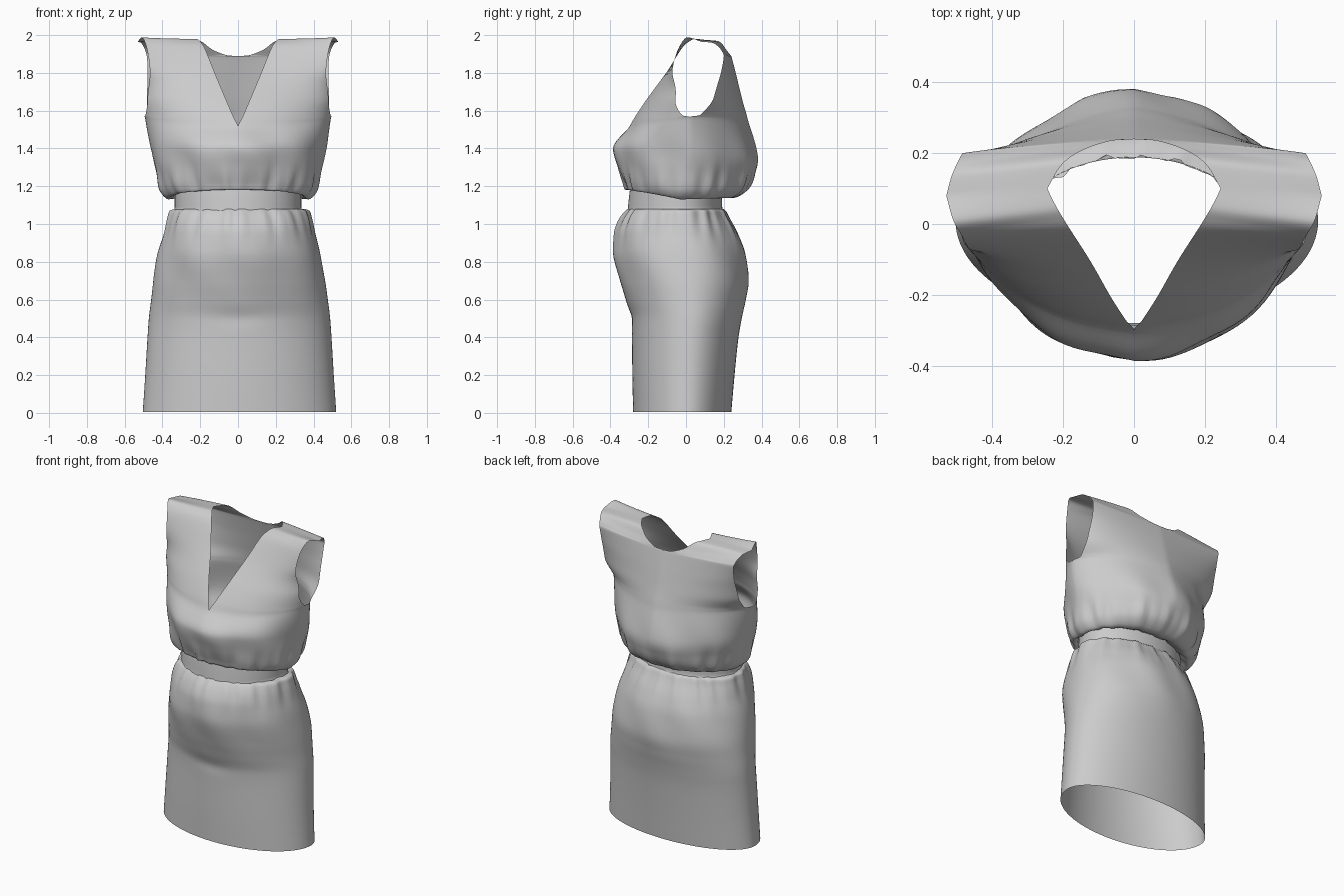
import bpy, bmesh, math
from math import sin, cos, pi, exp, atan2

if "Cube" in bpy.data.objects:
    bpy.data.objects.remove(bpy.data.objects["Cube"])


def smooth_rows(rows, sub):
    """Monotone cubic interpolation between cross-section rows."""
    n = len(rows)
    d = [[b - a for a, b in zip(rows[i], rows[i + 1])] for i in range(n - 1)]

    def tangent(i):
        if i in (0, n - 1):
            return d[0] if i == 0 else d[-1]
        return [2 * p * q / (p + q) if p * q > 0 else 0.0
                for p, q in zip(d[i - 1], d[i])]
    out = []
    for i in range(n - 1):
        ta, tb = tangent(i), tangent(i + 1)
        for s in range(sub):
            t = s / sub
            h = (2*t**3 - 3*t*t + 1, t**3 - 2*t*t + t, 3*t*t - 2*t**3, t**3 - t*t)
            out.append([h[0]*a + h[1]*m + h[2]*b + h[3]*k for a, m, b, k in
                        zip(rows[i], ta, rows[i + 1], tb)])
    out.append(list(rows[-1]))
    return out


def quarter_panel(bm, rows, side, sub, steps=28):
    """Grid from the centre/neck edge round to the side/armhole edge."""
    grid = []
    for xi, yi, zi, xo, yo, zo, k, cut in smooth_rows(rows, sub):
        line = []
        for j in range(steps + 1):
            u = cut * j / steps
            s = k * sin(u * pi / 2) + (1 - k) * u
            c = k * cos(u * pi / 2) + (1 - k) * (1 - u)
            line.append(bm.verts.new((side * (xi + (xo - xi) * s),
                                      yo + (yi - yo) * c, zi + (zo - zi) * u * u)))
        grid.append(line)
    for a, b in zip(grid, grid[1:]):
        for j in range(steps):
            bm.faces.new((a[j], a[j + 1], b[j + 1], b[j]))


def garment(name, front, back, sub=6, fold=None, shift=0.0):
    bm = bmesh.new()
    for rows in (front, back):
        for side in (-1, 1):
            quarter_panel(bm, rows, side, sub)
    bmesh.ops.remove_doubles(bm, verts=bm.verts, dist=0.0004)
    bmesh.ops.recalc_face_normals(bm, faces=bm.faces)
    for v in bm.verts:
        if fold:
            x, y = v.co.x, v.co.y + 0.03
            r = math.hypot(x, y) or 1
            f = fold(atan2(x, -y), v.co)
            v.co.x += f * x / r
            v.co.y += f * y / r
        v.co.x += shift
    me = bpy.data.meshes.new(name)
    bm.to_mesh(me)
    bm.free()
    for p in me.polygons:
        p.use_smooth = True
    ob = bpy.data.objects.new(name, me)
    bpy.context.collection.objects.link(ob)
    return ob


def gathers(a):
    return 0.5 * sin(17 * a + 1.5 * sin(3 * a)) + 0.35 * sin(29 * a + 1) + 0.3 * sin(7 * a + 2)


# bodice rows: inner x,y,z (centre, then neckline), outer x,y,z (side, then armhole),
# roundness, fraction of the arc kept (armhole cut)
side_seam = [(.335, -.04, 1.16), (.37, -.03, 1.13), (.415, -.02, 1.17),
             (.442, .0, 1.28), (.465, .02, 1.40), (.493, .02, 1.565)]
front_centre = [(0, -.295, 1.19), (0, -.315, 1.182), (0, -.332, 1.22),
                (0, -.362, 1.30), (0, -.386, 1.40), (0, -.302, 1.51)]
back_centre = [(0, .19, 1.16), (0, .25, 1.138), (0, .335, 1.19),
               (0, .37, 1.26), (0, .385, 1.34), (0, .33, 1.54)]
front_top = [(.021, -.274, 1.56, .50, .02, 1.58, .85, .91),
             (.06, -.215, 1.65, .508, .0, 1.655, .82, .82),
             (.123, -.105, 1.80, .466, -.072, 1.80, .5, 1),
             (.19, .0, 1.955, .485, -.035, 1.94, .2, 1),
             (.22, .05, 1.98, .51, .01, 1.988, .05, 1),
             (.245, .10, 1.975, .53, .08, 1.965, 0, 1)]
back_top = [(0, .32, 1.58, .50, .03, 1.58, .72, .88),
            (0, .30, 1.65, .513, .10, 1.65, .70, .86),
            (0, .268, 1.78, .478, .185, 1.80, .5, 1),
            (0, .24, 1.888, .483, .20, 1.89, .35, 1),
            (.05, .237, 1.892, .49, .19, 1.915, .25, 1),
            (.13, .215, 1.92, .50, .17, 1.94, .15, 1),
            (.20, .172, 1.968, .515, .135, 1.96, .05, 1),
            (.245, .10, 1.975, .53, .08, 1.965, 0, 1)]
round_f, round_b = (1, 1, .95, .9, .87, .85), (1, 1, .9, .8, .75, .72)
bodice_front = [c + s + (k, 1) for c, s, k in zip(front_centre, side_seam, round_f)] + front_top
bodice_back = [c + s + (k, 1) for c, s, k in zip(back_centre, side_seam, round_b)] + back_top


def bodice_fold(a, co):
    w = exp(-((co.z - 1.2) / 0.09) ** 2)
    drape = exp(-((co.z - 1.35) / 0.13) ** 2)
    return 0.012 * w * gathers(a) + 0.006 * drape * sin(8 * a + 9 * co.z)


garment("bodice", bodice_front, bodice_back, fold=bodice_fold)


def tube_rows(sections, yi):
    """Sections are z, half width, front y, back y."""
    return [(0, s[yi], s[0], s[1], (s[2] + s[3]) / 2 + .03, s[0], 1, 1) for s in sections]


# waistband
band = [(1.06, .345, -.31, .20), (1.09, .335, -.307, .192),
        (1.14, .335, -.302, .19), (1.195, .335, -.295, .188)]
garment("waistband", tube_rows(band, 2), tube_rows(band, 3))

# skirt
skirt = [(0.005, .512, -.28, .24), (.2, .499, -.284, .257), (.4, .487, -.286, .278),
         (.5, .48, -.292, .295), (.6, .468, -.320, .316), (.7, .456, -.350, .33),
         (.85, .428, -.383, .312), (.95, .40, -.376, .275), (1.03, .38, -.345, .228),
         (1.07, .367, -.315, .205), (1.08, .338, -.305, .193)]


def skirt_fold(a, co):
    w = exp(-((co.z - 1.04) / 0.10) ** 2)
    drape = exp(-((co.z - .82) / 0.16) ** 2)
    crease = exp(-((co.z - .5) / 0.04) ** 2) * exp(-(a / .5) ** 2)
    return 0.011 * w * gathers(a) + 0.005 * drape * sin(7 * a + 8 * co.z) - 0.006 * crease


garment("skirt", tube_rows(skirt, 2), tube_rows(skirt, 3), fold=skirt_fold, shift=0.008)
